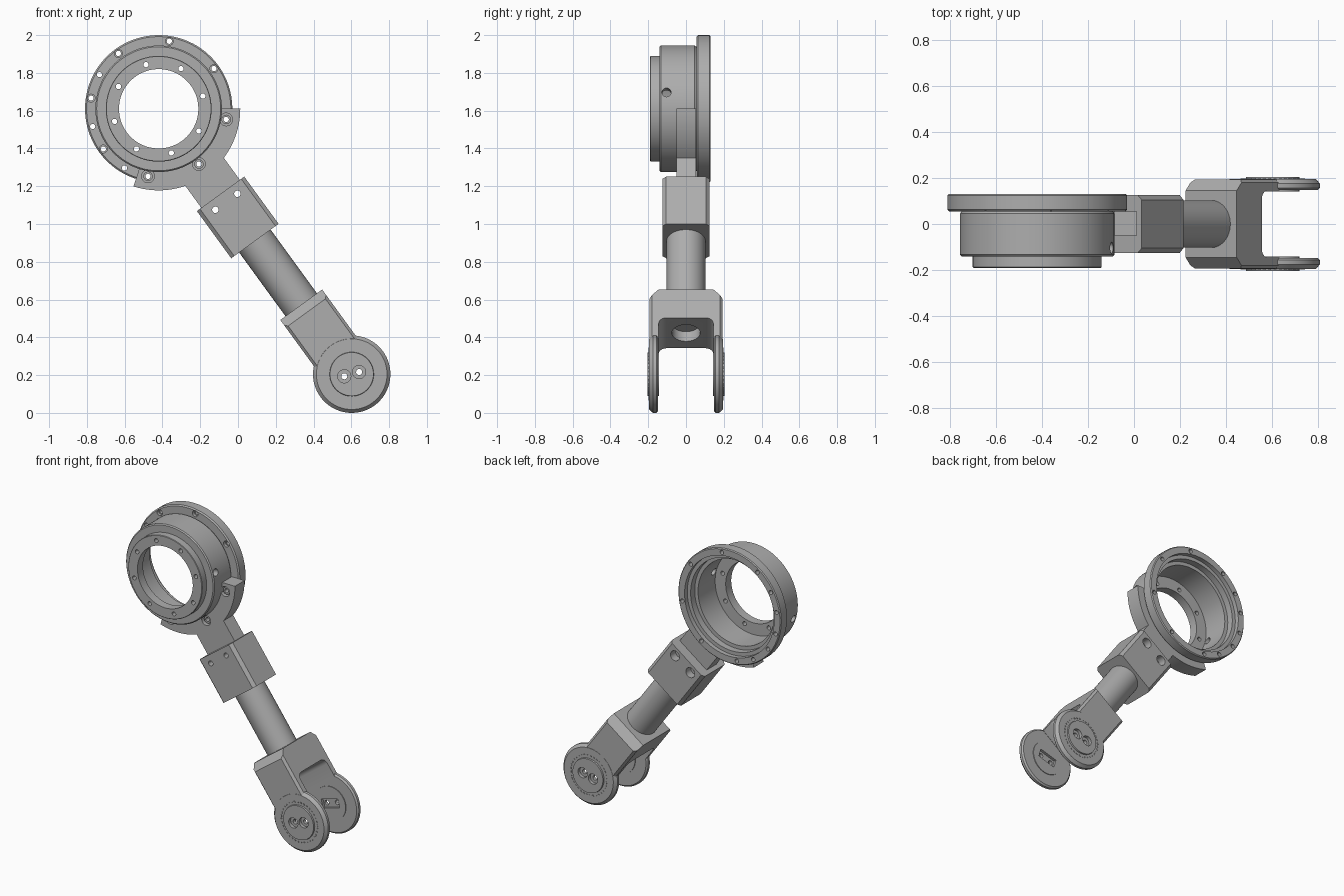
import bpy, bmesh
from math import sin, cos, radians, atan2, hypot, asin, degrees, pi
from mathutils import Matrix

if "Cube" in bpy.data.objects:
    bpy.data.objects.remove(bpy.data.objects["Cube"])

# Local frame: x runs along the arm from ring centre to pivot, y is depth, z is sideways
DX, DZ = 1.022, 1.405
PIVOT = hypot(DX, DZ)
FRAME = Matrix.Translation((-0.42, 0, 1.61)) @ Matrix.Rotation(atan2(DZ, DX), 4, 'Y')
ALONG = Matrix.Rotation(-pi / 2, 4, 'Z')      # turns a depth axis into the arm axis
MIRROR = Matrix.Scale(-1, 4, (0, 1, 0))

grey = bpy.data.materials.new("machined_grey")
grey.use_nodes = True
COLOUR = (0.42, 0.42, 0.42, 1)
grey.diffuse_color = COLOUR
grey.node_tree.nodes["Principled BSDF"].inputs["Base Color"].default_value = COLOUR


def at(u, v, y=0):
    return Matrix.Translation((u, y, v))


def polar(r, deg):
    return r * cos(radians(deg)), r * sin(radians(deg))


def turn(deg):
    return Matrix.Rotation(-radians(deg), 4, 'Y')


def lathe(bm, profile, matrix=Matrix(), segments=32, closed=False):
    """Revolve (radius, depth) points about the depth axis."""
    rings = [[bm.verts.new(matrix @ at(*polar(r, 360 * i / segments), y).translation)
              for i in range(segments)] for r, y in profile]
    pairs = list(zip(rings, rings[1:]))
    if closed:
        pairs.append((rings[-1], rings[0]))
    for a, b in pairs:
        for i in range(segments):
            j = (i + 1) % segments
            bm.faces.new((a[i], a[j], b[j], b[i]))


def prism(bm, points, lo, hi, place):
    """Extrude an outline from lo to hi, place() maps (a, b, height) to space."""
    bottom = [bm.verts.new(place(a, b, lo)) for a, b in points]
    top = [bm.verts.new(place(a, b, hi)) for a, b in points]
    bm.faces.new(bottom)
    bm.faces.new(top)
    for i in range(len(points)):
        j = (i + 1) % len(points)
        bm.faces.new((bottom[i], bottom[j], top[j], top[i]))


def box(bm, matrix, size):
    bmesh.ops.create_cube(bm, size=1, matrix=matrix @ Matrix.Diagonal((*size, 1)))


def hole(bm, u, v, wide, narrow, y0, y1, y2):
    """Stepped drill: wide from y0 to y1, narrow from y1 to y2."""
    lathe(bm, [(0, y0), (wide, y0), (wide, y1), (narrow, y1), (narrow, y2), (0, y2)],
          at(u, v), 20)


def plain_hole(bm, u, v, r, y0, y1, matrix=Matrix()):
    lathe(bm, [(0, y0), (r, y0), (r, y1), (0, y1)], matrix @ at(u, v), 24)


def finish(bm, name):
    bmesh.ops.remove_doubles(bm, verts=bm.verts, dist=1e-5)
    bmesh.ops.transform(bm, matrix=FRAME, verts=bm.verts)
    bmesh.ops.recalc_face_normals(bm, faces=bm.faces)
    mesh = bpy.data.meshes.new(name)
    bm.to_mesh(mesh)
    bm.free()
    mesh.materials.append(grey)
    obj = bpy.data.objects.new(name, mesh)
    bpy.context.collection.objects.link(obj)
    return obj


def select(obj):
    bpy.ops.object.select_all(action='DESELECT')
    obj.select_set(True)
    bpy.context.view_layer.objects.active = obj


def cut(obj, bm):
    cutter = finish(bm, "cutter")
    cutter.hide_render = True
    mod = obj.modifiers.new("cut", 'BOOLEAN')
    mod.object, mod.operation, mod.solver = cutter, 'DIFFERENCE', 'EXACT'
    select(obj)
    bpy.ops.object.modifier_apply(modifier=mod.name)
    bpy.data.objects.remove(cutter)


def smooth(obj):
    select(obj)
    bpy.ops.object.shade_smooth_by_angle(angle=radians(25))


# Bearing ring: stepped housing with rear flange
bm = bmesh.new()
lathe(bm, [(.21, -.19), (.277, -.19), (.28, -.187), (.28, -.14), (.328, -.14), (.335, -.133),
           (.335, .045), (.328, .055), (.382, .055), (.39, .063), (.39, .124), (.384, .13),
           (.34, .13), (.34, .10), (.315, .10), (.315, .055), (.29, .055), (.29, -.13),
           (.21, -.13)], segments=96, closed=True)
ring = finish(bm, "bearing_ring")
bm = bmesh.new()
for k in range(8):
    hole(bm, *polar(.362, 45 * k), .021, .014, .03, .075, .15)
    plain_hole(bm, *polar(.243, 25 + 45 * k), .014, -.2, -.1)
for angle in (204, 249, 294):
    plain_hole(bm, *polar(.362, angle), .014, .03, .15)
plain_hole(bm, 0, 0, .024, -.5, .5, at(0, 0, -.103) @ turn(69) @ ALONG)
cut(ring, bm)
smooth(ring)

# Saddle bracket: arc plate hugging the ring, with a neck
SPAN, OUTER, NECK = 54, .432, .126
edge = degrees(asin(NECK / OUTER))
steps = 12
side = [polar(OUTER, SPAN + (edge - SPAN) * i / steps) for i in range(steps + 1)]
inner = [polar(.334, -SPAN + 2 * SPAN * i / 32) for i in range(33)]
outline = side + [(.57, NECK), (.57, -NECK)] + [(u, -v) for u, v in reversed(side)] + inner
bm = bmesh.new()
prism(bm, outline, -.05, .054, lambda u, v, y: (u, y, v))
saddle = finish(bm, "saddle_bracket")
bm = bmesh.new()
for angle in (-45, 0, 45):
    hole(bm, *polar(.362, angle), .034, .014, -.08, -.015, .08)
cut(saddle, bm)
smooth(saddle)

# Screw heads recessed in the saddle
bm = bmesh.new()
for angle in (-45, 0, 45):
    lathe(bm, [(.014, -.015), (.025, -.015), (.025, -.035), (.014, -.035)],
          at(*polar(.362, angle)), 20, closed=True)
smooth(finish(bm, "saddle_screws"))

# Clamp block with chamfered long edges
W, D, C = .155, .125, .02
octagon = [(-W + C, -D), (W - C, -D), (W, -D + C), (W, D - C),
           (W - C, D), (-W + C, D), (-W, D - C), (-W, -D + C)]
bm = bmesh.new()
prism(bm, octagon, .557, .866, lambda v, y, u: (u, y, v))
block = finish(bm, "clamp_block")
bm = bmesh.new()
for v in (-.072, .072):
    hole(bm, .609, v, .034, .017, .15, .07, -.15)
cut(block, bm)
smooth(block)

# Round tube
bm = bmesh.new()
lathe(bm, [(0, .84), (.103, .84), (.103, 1.40), (0, 1.40)], ALONG, 48)
smooth(finish(bm, "arm_tube"))

# Fork: U-shaped yoke with a rounded slot and bored web
R, IN, OUT, WEB, END = .04, .145, .194, 1.468, 1.60
half = [(1.283, IN), (1.333, OUT), (END, OUT), (END, IN)]
half += [(WEB + R - R * sin(radians(a)), IN - R + R * cos(radians(a))) for a in range(0, 91, 15)]
outline = half + [(u, -y) for u, y in reversed(half)]
bm = bmesh.new()
prism(bm, outline, -.137, .137, lambda u, y, v: (u, y, v))
rim = [e for e in bm.edges
       if all(abs(v.co.y) > OUT - .001 for v in e.verts)
       and abs(e.verts[0].co.x - e.verts[1].co.x) > .1]
bmesh.ops.bevel(bm, geom=rim, offset=.015, segments=1, affect='EDGES')
fork = finish(bm, "fork_yoke")
bm = bmesh.new()
plain_hole(bm, 0, 0, .075, 1.405, 1.6, ALONG)
cut(fork, bm)
smooth(fork)

# Pivot discs with raised caps, screw holes, key recess and index marks
for name, flip in (("front", MIRROR), ("back", Matrix())):
    hub = flip @ at(PIVOT, 0)
    bm = bmesh.new()
    lathe(bm, [(0, .142), (.115, .142), (.115, .147), (.195, .147), (.205, .157), (.205, .175),
               (.187, .195), (.117, .195), (.115, .205), (0, .205)], hub, 72)
    disc = finish(bm, name + "_pivot_disc")
    bm = bmesh.new()
    for angle in (70, 250):
        u, v = polar(.041, angle)
        lathe(bm, [(0, .22), (.035, .22), (.035, .183), (.016, .183), (.016, .12), (0, .12)],
              hub @ at(u, v), 20)
    cut(disc, bm)
    bm = bmesh.new()
    box(bm, hub @ turn(70) @ at(0, 0, .145), (.13, .03, .06))
    cut(disc, bm)
    smooth(disc)
    bm = bmesh.new()
    for k in range(36):
        box(bm, hub @ turn(10 * k) @ at(.136, 0, .195), (.008, .006, .012))
    finish(bm, name + "_index_marks")
